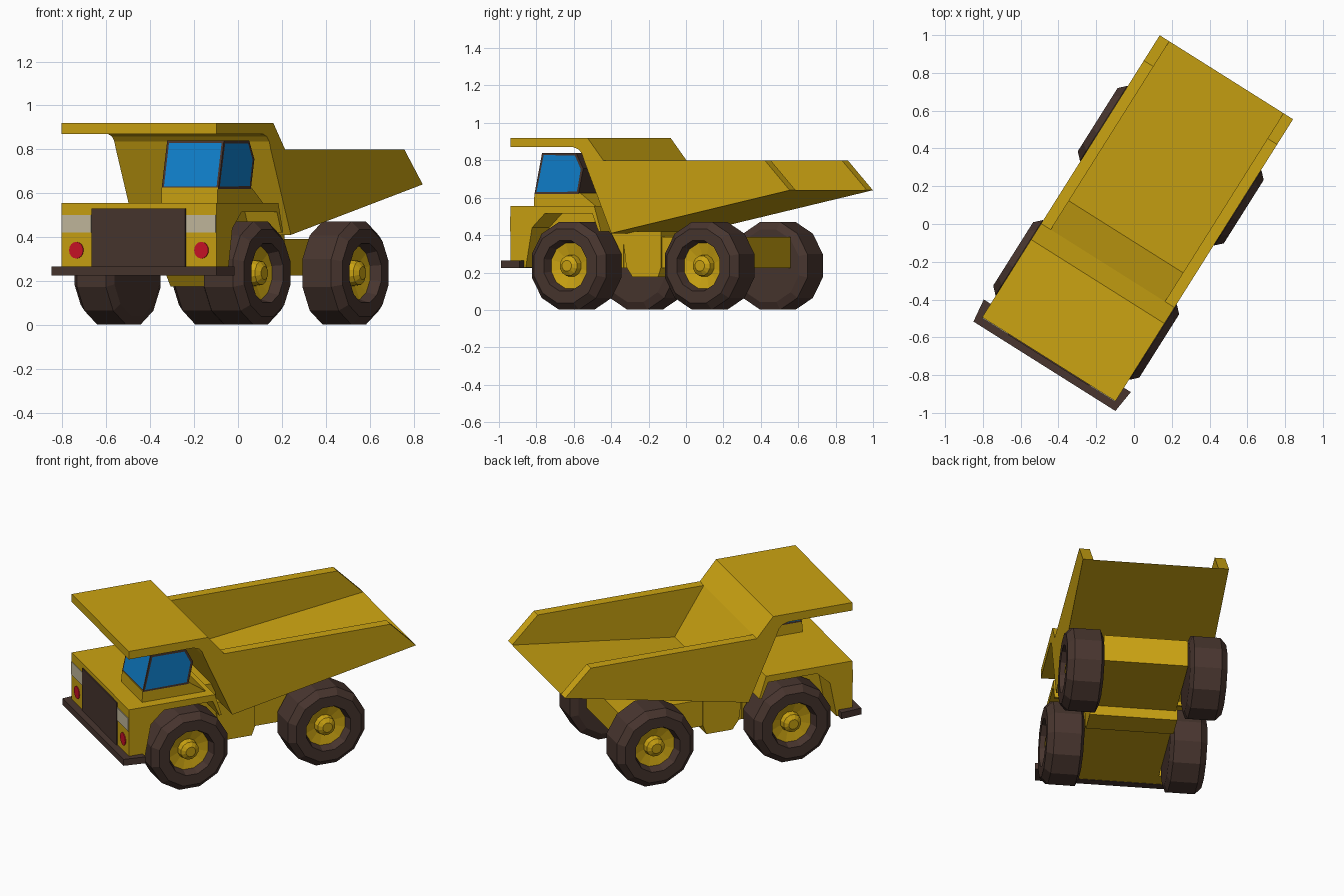
import bpy, bmesh, math
from mathutils import Matrix, Vector

if "Cube" in bpy.data.objects:
    bpy.data.objects.remove(bpy.data.objects["Cube"])

# The truck is built along local Y, then turned about the vertical
TURN = Matrix.Rotation(math.radians(-32.2), 4, 'Z')


def material(name, rgb):
    m = bpy.data.materials.new(name)
    m.diffuse_color = (*rgb, 1)
    m.use_nodes = True
    m.node_tree.nodes["Principled BSDF"].inputs["Base Color"].default_value = m.diffuse_color
    return m


YELLOW = material("yellow paint", (0.60, 0.37, 0.006))
BROWN = material("dark brown rubber", (0.065, 0.036, 0.028))
BLUE = material("blue glass", (0.005, 0.22, 0.62))
RED = material("red lamp", (0.60, 0.006, 0.02))
CREAM = material("cream lamp", (0.56, 0.50, 0.35))


def finish(name, bm, *mats):
    bmesh.ops.recalc_face_normals(bm, faces=bm.faces)
    me = bpy.data.meshes.new(name)
    bm.to_mesh(me)
    bm.free()
    for m in mats:
        me.materials.append(m)
    ob = bpy.data.objects.new(name, me)
    bpy.context.collection.objects.link(ob)
    ob.matrix_world = TURN
    return ob


def prism_bm(points, a, b, axis):
    """Extrude a 2D outline from a to b along axis (X: points are y,z / Y: x,z / Z: x,y)."""
    place = {'X': lambda p, t: (t, p[0], p[1]),
             'Y': lambda p, t: (p[0], t, p[1]),
             'Z': lambda p, t: (p[0], p[1], t)}[axis]
    bm = bmesh.new()
    lo = [bm.verts.new(place(p, a)) for p in points]
    hi = [bm.verts.new(place(p, b)) for p in points]
    bm.faces.new(lo)
    bm.faces.new(hi)
    n = len(points)
    for i in range(n):
        bm.faces.new((lo[i], lo[(i + 1) % n], hi[(i + 1) % n], hi[i]))
    return bm


def prism(name, points, a, b, mat, axis='X'):
    return finish(name, prism_bm(points, a, b, axis), mat)


def rect(x0, x1, z0, z1):
    return [(x0, z0), (x1, z0), (x1, z1), (x0, z1)]


W = 0.417        # half width of body and bed
FRONT = -0.846   # front plane

# Dump bed: canopy, front wall and floor as one profile, with side walls
under = [(-0.21, 0.41), (-0.382, 0.80), (-0.395, 0.835), (-0.415, 0.858), (-0.45, 0.87)]
canopy = [(FRONT, 0.87), (FRONT, 0.92), (-0.36, 0.92), (-0.26, 0.80)]
prism("bed_floor_and_canopy", canopy + [(-0.08, 0.51), (0.918, 0.64)] + under, -0.357, 0.357, YELLOW)
for side, s in (("right", 1), ("left", -1)):
    prism("bed_wall_" + side, canopy + [(0.76, 0.80), (0.918, 0.64)] + under, s * 0.357, s * W, YELLOW)

# Front body with wheel arches
prism("front_body", [(FRONT, 0.227), (FRONT, 0.555), (-0.317, 0.555), (-0.275, 0.42), (-0.29, 0.42),
                     (-0.33, 0.515), (-0.63, 0.515), (-0.71, 0.44), (-0.75, 0.227)], -W, W, YELLOW)

# Chassis between the wheels
prism("engine_bay", rect(-0.80, -0.24, 0.227, 0.54), -0.245, 0.245, YELLOW)
prism("rear_frame", rect(-0.26, 0.51, 0.225, 0.39), -0.24, 0.24, YELLOW)
prism("belly_tank", [(-0.245, 0.42), (-0.22, 0.23), (-0.18, 0.175), (-0.02, 0.175), (0.0, 0.23), (0.0, 0.42)],
      -0.25, 0.25, YELLOW)

# Bumper wrapping round the front corners
prism("bumper", [(-0.444, -0.89), (0.444, -0.89), (0.46, -0.762), (0.41, -0.762), (0.41, -0.84),
                 (-0.41, -0.84), (-0.41, -0.762), (-0.46, -0.762)], 0.225, 0.265, BROWN, 'Z')

# Grille and lamps as thin plates
prism("grille", rect(-0.252, 0.252, 0.262, 0.53), FRONT - 0.006, FRONT, BROWN, 'Y')
for side, s in (("right", 1), ("left", -1)):
    prism("headlight_" + side, rect(s * 0.256, s * 0.415, 0.42, 0.50), FRONT - 0.004, FRONT, CREAM, 'Y')
    disc = [(s * 0.337 + 0.038 * math.cos(k * math.pi / 8), 0.34 + 0.038 * math.sin(k * math.pi / 8))
            for k in range(16)]
    prism("red_lamp_" + side, disc, FRONT - 0.004, FRONT, RED, 'Y')

# Cab: yellow base, dark frame with inset glass on front and sides
prism("cab_base", [(-0.738, 0.55), (-0.735, 0.625), (-0.445, 0.625), (-0.34, 0.55)], 0.052, 0.354, YELLOW)
bm = prism_bm([(-0.733, 0.62), (-0.685, 0.84), (-0.47, 0.84), (-0.425, 0.755), (-0.455, 0.62)], 0.05, 0.356, 'X')
bmesh.ops.recalc_face_normals(bm, faces=bm.faces)
panes = [f for f in bm.faces if f.normal.y < -0.7 or abs(f.normal.x) > 0.7]
bmesh.ops.inset_individual(bm, faces=panes, thickness=0.016)
for f in panes:
    f.material_index = 1
finish("cab_windows", bm, BROWN, BLUE)


# Wheels: twelve-sided turned profile of (distance from centre line, radius)
def wheel(name, s, y):
    profile = [(0.245, 0.20), (0.265, 0.243), (0.42, 0.243), (0.457, 0.205), (0.457, 0.14),
               (0.405, 0.125), (0.39, 0.06), (0.425, 0.055), (0.442, 0.03)]
    bm = bmesh.new()
    n = 12
    rings = []
    for x, r in profile:
        angles = [(k + 0.5) * math.tau / n for k in range(n)]
        rings.append([bm.verts.new((s * x, y + r * math.cos(a), 0.236 + r * math.sin(a))) for a in angles])
    for i in range(len(rings) - 1):
        for k in range(n):
            j = (k + 1) % n
            f = bm.faces.new((rings[i][k], rings[i][j], rings[i + 1][j], rings[i + 1][k]))
            f.material_index = 1 if i >= 5 else 0
    bm.faces.new(rings[0])
    bm.faces.new(rings[-1]).material_index = 1
    finish(name, bm, BROWN, YELLOW)


for side, s in (("right", 1), ("left", -1)):
    wheel("front_wheel_" + side, s, -0.475)
    wheel("rear_wheel_" + side, s, 0.365)
